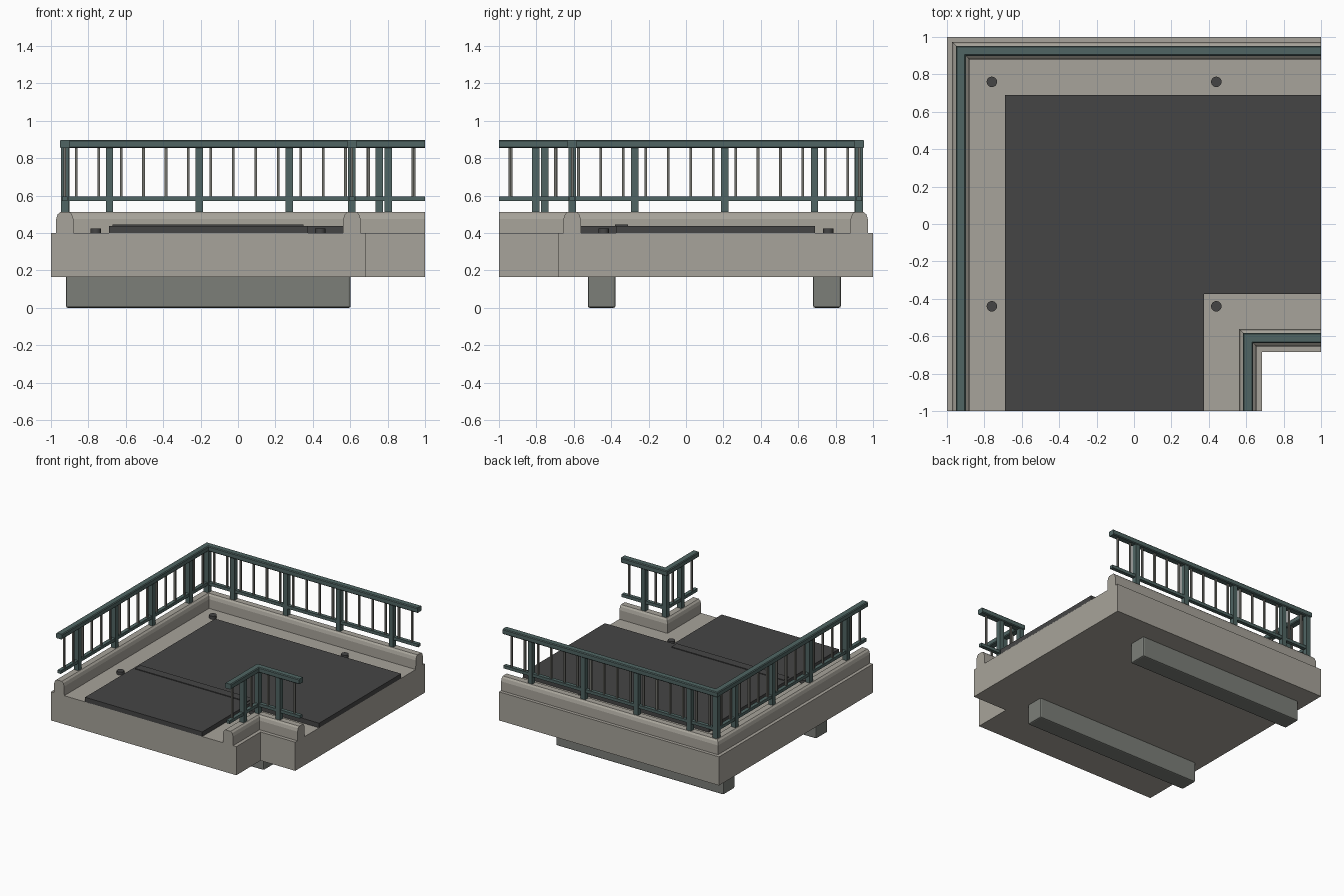
import bpy, bmesh

if "Cube" in bpy.data.objects:
    bpy.data.objects.remove(bpy.data.objects["Cube"])


def material(name, col):
    m = bpy.data.materials.new(name)
    m.diffuse_color = (*col, 1)
    m.use_nodes = True
    m.node_tree.nodes["Principled BSDF"].inputs["Base Color"].default_value = m.diffuse_color
    return m


CONCRETE = material("concrete", (0.39, 0.37, 0.325))
ASPHALT = material("asphalt", (0.06, 0.06, 0.06))
TEAL = material("teal_paint", (0.08, 0.13, 0.125))
BEAM = material("beam_grey", (0.20, 0.21, 0.19))
BARS = material("bar_grey", (0.17, 0.17, 0.15))


def finish(name, bm, mat, bevel=0):
    bmesh.ops.recalc_face_normals(bm, faces=bm.faces)
    me = bpy.data.meshes.new(name)
    bm.to_mesh(me)
    bm.free()
    me.materials.append(mat)
    ob = bpy.data.objects.new(name, me)
    bpy.context.collection.objects.link(ob)
    if bevel:
        mod = ob.modifiers.new("bevel", "BEVEL")
        mod.width = bevel
        mod.segments = 2
    return ob


def add_box(bm, lo, hi):
    v = bmesh.ops.create_cube(bm, size=1)["verts"]
    for p in v:
        p.co = [(a + b) / 2 + c * (b - a) for a, b, c in zip(lo, hi, p.co)]


def prism(name, outline, z0, z1, mat):
    bm = bmesh.new()
    f = bm.faces.new([bm.verts.new((x, y, z0)) for x, y in outline])
    up = bmesh.ops.extrude_face_region(bm, geom=[f])["geom"]
    for v in up:
        if isinstance(v, bmesh.types.BMVert):
            v.co.z = z1
    if not any(abs(g.calc_center_median().z - z0) < 1e-6 for g in bm.faces):
        bm.faces.new([v for v in bm.verts if abs(v.co.z - z0) < 1e-6])
    finish(name, bm, mat)


def l_sweep(name, a, profile, mat):
    """Profile of (offset, z) swept with a mitre at the corner (a, -a)."""
    bm = bmesh.new()
    rings = []
    for k in range(3):
        ring = []
        for o, z in profile:
            c = a + o
            ring.append(bm.verts.new([(c, -1, z), (c, -c, z), (1, -c, z)][k]))
        rings.append(ring)
    n = len(profile)
    for r, s in zip(rings, rings[1:]):
        for i in range(n):
            j = (i + 1) % n
            bm.faces.new((r[i], r[j], s[j], s[i]))
    bm.faces.new(rings[0])
    bm.faces.new(rings[2])
    finish(name, bm, mat)


def rect(w, z0, z1, ch=0.0):
    h = w / 2
    if not ch:
        return [(-h, z0), (h, z0), (h, z1), (-h, z1)]
    return [(-h, z0 + ch), (-h + ch, z0), (h - ch, z0), (h, z0 + ch),
            (h, z1 - ch), (h - ch, z1), (-h + ch, z1), (-h, z1 - ch)]


def uprights(name, a, places, w, z0, z1, mat):
    """Square bars along both arms of the corner, mirrored over the diagonal."""
    bm = bmesh.new()
    h = w / 2
    spots = {(t, -a) for t in places} | {(a, -t) for t in places}
    for x, y in sorted(spots):
        add_box(bm, (x - h, y - h, z0), (x + h, y + h, z1))
    finish(name, bm, mat)


# Deck slab and road surface, both L-notched at the front right
def notched(x0, n):
    return [(x0, -1), (n, -1), (n, -n), (1, -n), (1, -x0), (x0, -x0)]


prism("deck_slab", notched(-1, 0.685), 0.165, 0.40, CONCRETE)
prism("road_surface", notched(-0.69, 0.375), 0.395, 0.438, ASPHALT)

# Thin raised joint across the road
bm = bmesh.new()
add_box(bm, (-0.67, -0.38, 0.43), (0.35, -0.31, 0.444))
finish("road_joint", bm, ASPHALT)

# Parapets and railings: outer corner and inner corner
posts_outer = [-0.922] + [-0.687 + 0.481 * i for i in range(4)]
bars_outer = [-0.865 + 0.12 * i for i in range(16)]
sets = (("outer", -0.926, posts_outer, bars_outer),
        ("inner", 0.609, [0.609, 0.803], [0.70, 0.942]))
for side, a, posts, bars in sets:
    half = [(0.047, 0.39), (0.046, 0.475), (0.038, 0.50), (0.025, 0.512)]
    kerb = half + [(-o, z) for o, z in reversed(half)]
    l_sweep(side + "_parapet", a, kerb, CONCRETE)
    l_sweep(side + "_top_rail", a, rect(0.054, 0.855, 0.898, 0.006), TEAL)
    l_sweep(side + "_lower_rail", a, rect(0.03, 0.57, 0.595), TEAL)
    uprights(side + "_posts", a, posts, 0.04, 0.505, 0.86, TEAL)
    uprights(side + "_balusters", a, bars, 0.014, 0.59, 0.86, BARS)

# Drain caps
for i, (x, y) in enumerate([(-0.76, 0.76), (0.44, 0.76), (-0.76, -0.44), (0.44, -0.44)]):
    bpy.ops.mesh.primitive_cylinder_add(vertices=20, radius=0.028, depth=0.035,
                                        location=(x, y, 0.4075))
    ob = bpy.context.object
    ob.name = f"drain_cap_{i + 1}"
    ob.data.materials.append(ASPHALT)
    bpy.ops.object.shade_smooth_by_angle()

# Support beams under the deck
for name, y0, y1 in (("front_beam", -0.525, -0.377), ("back_beam", 0.68, 0.828)):
    bm = bmesh.new()
    add_box(bm, (-0.92, y0, 0), (0.602, y1, 0.175))
    finish(name, bm, BEAM, 0.01)
